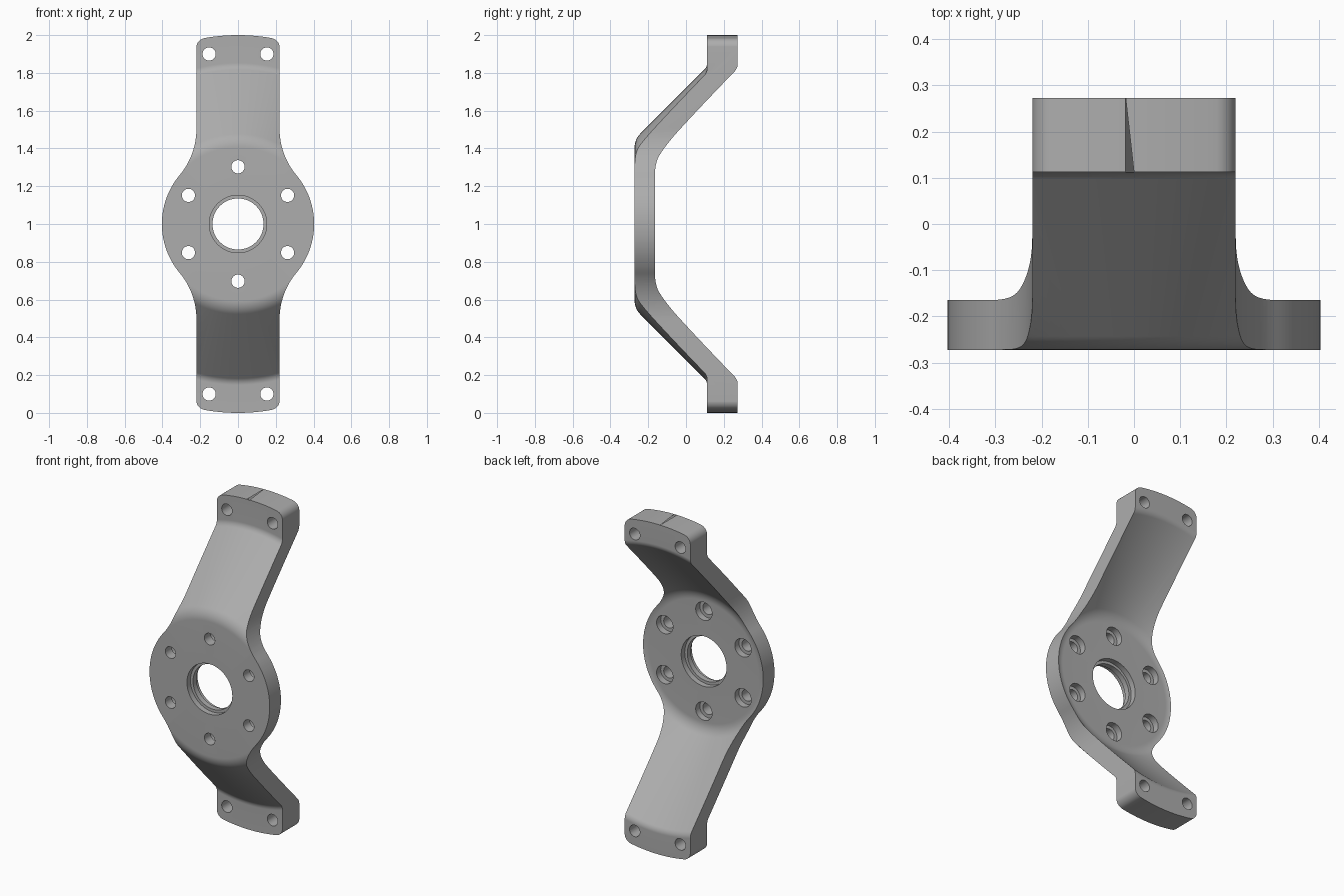
import bpy, bmesh, math
from math import sin, cos, pi, atan2, sqrt
from mathutils import Vector, Matrix

if "Cube" in bpy.data.objects:
    bpy.data.objects.remove(bpy.data.objects["Cube"])

metal = bpy.data.materials.new("grey_metal")
metal.use_nodes = True
GREY = (0.42, 0.42, 0.42, 1)
metal.diffuse_color = GREY
metal.node_tree.nodes["Principled BSDF"].inputs["Base Color"].default_value = GREY

CENTRE = 1.0          # height of the hub axis
SEGMENTS = 192


def make_object(name, bm):
    bmesh.ops.recalc_face_normals(bm, faces=bm.faces)
    mesh = bpy.data.meshes.new(name)
    bm.to_mesh(mesh)
    bm.free()
    mesh.materials.append(metal)
    ob = bpy.data.objects.new(name, mesh)
    bpy.context.collection.objects.link(ob)
    return ob


def fillet(prev, corner, nxt, radius, steps=8):
    """Round one corner of a profile."""
    p, c, n = Vector(prev), Vector(corner), Vector(nxt)
    a, b = (p - c).normalized(), (n - c).normalized()
    half = a.angle(b) / 2
    mid = c + (a + b).normalized() * radius / sin(half)
    start = c + a * radius / math.tan(half) - mid
    end = c + b * radius / math.tan(half) - mid
    pts = [start.lerp(end, i / steps).normalized() * radius + mid for i in range(steps + 1)]
    return [tuple(q) for q in pts]


def revolve(name, profile, segments=SEGMENTS, x=0, z=CENTRE):
    """Turn a closed (radius, y) profile around an axis along y."""
    bm = bmesh.new()
    rings = [[bm.verts.new((x + r * sin(2 * pi * i / segments), y,
                            z + r * cos(2 * pi * i / segments)))
              for i in range(segments)] for r, y in profile]
    for k, ring in enumerate(rings):
        other = rings[(k + 1) % len(rings)]
        for i in range(segments):
            j = (i + 1) % segments
            bm.faces.new((ring[i], ring[j], other[j], other[i]))
    return make_object(name, bm)


def arc(cx, cz, r, a0, a1, steps):
    return [(cx + r * cos(a0 + (a1 - a0) * i / steps),
             cz + r * sin(a0 + (a1 - a0) * i / steps)) for i in range(steps + 1)]


def prism(name, outline, y0, y1):
    bm = bmesh.new()
    face = bm.faces.new([bm.verts.new((x, y0, z + CENTRE)) for x, z in outline])
    ext = bmesh.ops.extrude_face_region(bm, geom=[face])
    verts = [v for v in ext["geom"] if isinstance(v, bmesh.types.BMVert)]
    bmesh.ops.translate(bm, verts=verts, vec=(0, y1 - y0, 0))
    return make_object(name, bm)


def cylinder(bm, x, z, r, y0, y1):
    place = Matrix.Translation((x, (y0 + y1) / 2, z)) @ Matrix.Rotation(pi / 2, 4, "X")
    bmesh.ops.create_cone(bm, cap_ends=True, segments=32, radius1=r, radius2=r,
                          depth=y1 - y0, matrix=place)


def cut(ob, cutter, operation):
    mod = ob.modifiers.new("cut", "BOOLEAN")
    mod.operation, mod.solver, mod.object = operation, "EXACT", cutter
    bpy.context.view_layer.objects.active = ob
    bpy.ops.object.modifier_apply(modifier=mod.name)
    bpy.data.objects.remove(cutter)


# Dished section: flat hub, conical arm, flat rim, with a stepped bore
FRONT, BACK, PAD_FRONT, PAD_BACK = -0.272, -0.171, 0.112, 0.273
front = [(0.152, FRONT), (0.448, FRONT), (0.832, PAD_FRONT), (1.1, PAD_FRONT)]
back = [(1.1, PAD_BACK), (0.853, PAD_BACK), (0.409, BACK), (0.152, BACK)]
profile = [front[0], *fillet(*front[:3], 0.1), *fillet(*front[1:], 0.05), front[3],
           back[0], *fillet(*back[:3], 0.05), *fillet(*back[1:], 0.1), back[3],
           (0.152, -0.205), (0.135, -0.205), (0.135, -0.238), (0.152, -0.238)]
bracket = revolve("bracket", profile)

# Face outline: round hub, blended necks, straight arms, curved ends
HUB, HALF, BLEND, CORNER = 0.403, 0.22, 0.384, 0.05
nx = HALF + BLEND
nz = sqrt((HUB + BLEND) ** 2 - nx ** 2)
hub_angle = atan2(nz, nx)
cx = HALF - CORNER
cz = sqrt((1 - CORNER) ** 2 - cx ** 2)
end_angle = atan2(cz, cx)
quarter = (arc(0, 0, HUB, 0, hub_angle, 20)
           + arc(nx, nz, BLEND, hub_angle + pi, pi, 16)[1:]
           + arc(cx, cz, CORNER, 0, end_angle, 10)
           + arc(0, 0, 1, end_angle, pi / 2, 10)[1:])
top = quarter + [(-x, z) for x, z in reversed(quarter[:-1])]
outline = top + [(x, -z) for x, z in reversed(top[1:-1])]
cut(bracket, prism("outline_cutter", outline, -0.5, 0.5), "INTERSECT")

# Hub bolt holes with counterbores on the back, and end pad holes
bm = bmesh.new()
for i in range(6):
    a = pi / 2 + i * pi / 3
    x, z = 0.303 * cos(a), CENTRE + 0.303 * sin(a)
    cylinder(bm, x, z, 0.035, -0.4, BACK - 0.02)
for x in (-0.153, 0.153):
    for z in (-0.9, 0.9):
        cylinder(bm, x, CENTRE + z, 0.035, 0, 0.4)
cut(bracket, make_object("hole_cutter", bm), "DIFFERENCE")
bm = bmesh.new()
for i in range(6):
    a = pi / 2 + i * pi / 3
    cylinder(bm, 0.303 * cos(a), CENTRE + 0.303 * sin(a), 0.055, BACK - 0.04, BACK + 0.02)
cut(bracket, make_object("counterbore_cutter", bm), "DIFFERENCE")

# Smooth shading with crisp edges
bpy.ops.object.select_all(action="DESELECT")
bracket.select_set(True)
bpy.context.view_layer.objects.active = bracket
bpy.ops.object.shade_smooth_by_angle(angle=math.radians(30))
